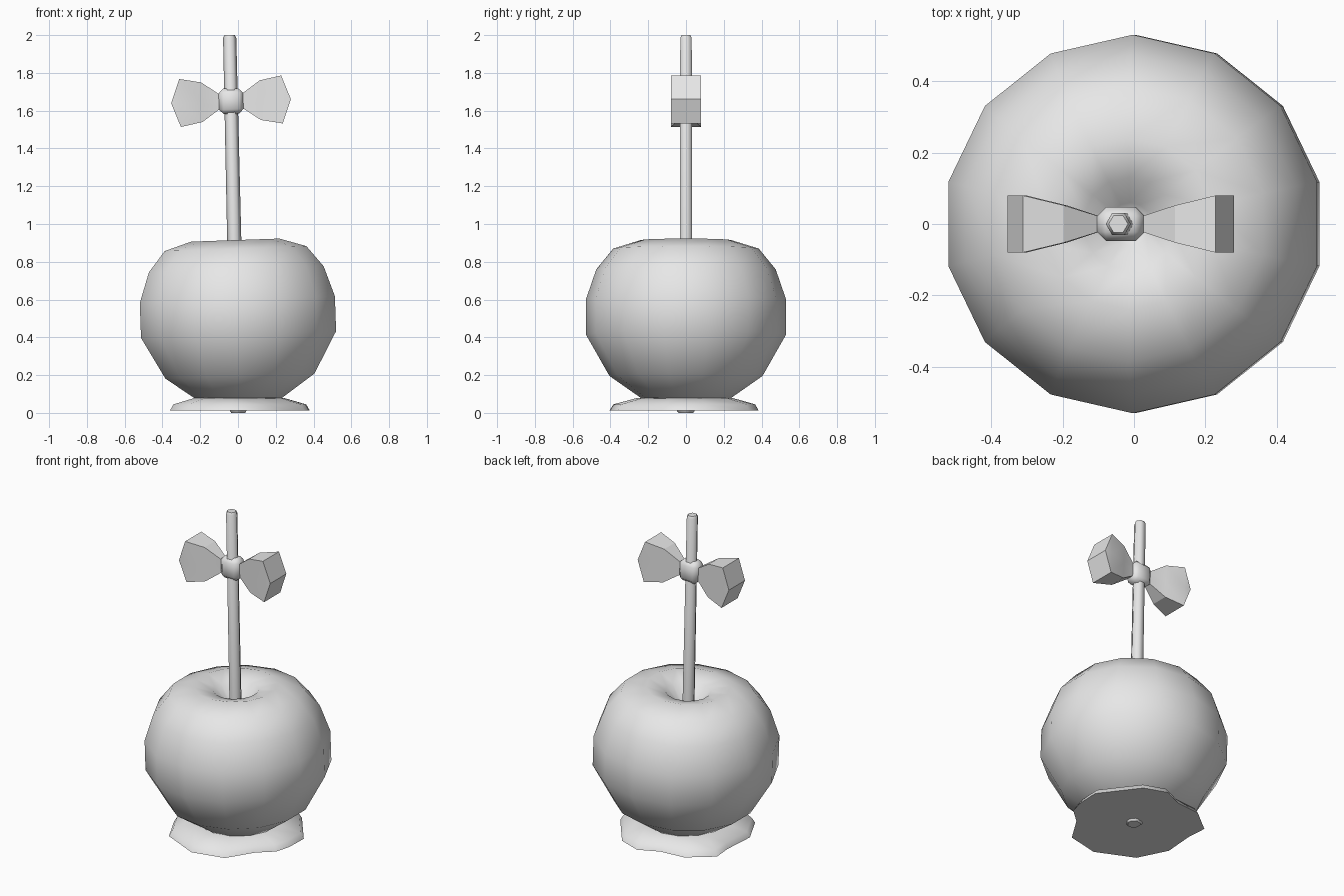
import bpy, bmesh
from math import sin, cos, pi, radians
from mathutils import Matrix, Vector

cube = bpy.data.objects.get("Cube")
if cube:
    bpy.data.objects.remove(cube, do_unlink=True)

GREY = (0.8, 0.8, 0.8, 1)
mat = bpy.data.materials.new("plain_grey")
mat.use_nodes = True
mat.diffuse_color = GREY
mat.node_tree.nodes["Principled BSDF"].inputs["Base Color"].default_value = GREY

LEAN = radians(-2)


def finish(name, bm, angle):
    """Turn a bmesh into a smooth object whose edges above angle stay sharp."""
    bmesh.ops.recalc_face_normals(bm, faces=bm.faces)
    me = bpy.data.meshes.new(name)
    bm.to_mesh(me)
    bm.free()
    me.materials.append(mat)
    me.shade_smooth()
    me.set_sharp_from_angle(angle=radians(angle))
    ob = bpy.data.objects.new(name, me)
    bpy.context.collection.objects.link(ob)
    return ob


def loft(bm, rings):
    """Skin rings of equal count; a ring of one point closes as a fan."""
    loops = [[bm.verts.new(p) for p in ring] for ring in rings]
    for a, b in zip(loops, loops[1:]):
        n = max(len(a), len(b))
        for i in range(n):
            j = (i + 1) % n
            quad = [a[i % len(a)], a[j % len(a)], b[j % len(b)], b[i % len(b)]]
            bm.faces.new(list(dict.fromkeys(quad)))


def circle(r, z, n, start=0.0, x=0.0):
    if r == 0:
        return [(x, 0, z)]
    return [(x + r * cos(start + 2 * pi * i / n), r * sin(start + 2 * pi * i / n), z)
            for i in range(n)]


# Apple: fourteen-sided lathe with a dimple, leaning slightly
profile = [(0, .04), (.12, .05), (.24, .08), (.405, .195), (.53, .415), (.53, .6),
           (.475, .76), (.385, .87), (.24, .915), (.13, .885), (.06, .81), (0, .78)]
bm = bmesh.new()
loft(bm, [circle(r, z, 14, pi / 2) for r, z in profile])
bmesh.ops.rotate(bm, verts=[v for v in bm.verts if v.co.z > .1], cent=(0, 0, .5),
                 matrix=Matrix.Rotation(LEAN, 3, 'Y'))
finish("apple", bm, 180)

# Coating puddle: irregular outline shrunk upward into a thin skirt
outline = [(.16, -.36), (-.04, -.405), (-.27, -.3), (-.36, -.12), (-.345, .08),
           (-.355, .2), (-.21, .315), (-.05, .33), (.07, .385), (.21, .335),
           (.38, .11), (.375, -.03), (.35, -.12), (.26, -.2)]
levels = [(.1, 0), (.12, .012), (1, .012), (.95, .045), (.63, .08)]
bm = bmesh.new()
loft(bm, [[(0, 0, 0)]] + [[(x * s, y * s, z) for x, y in outline] for s, z in levels]
     + [[(0, 0, .08)]])
finish("coating_puddle", bm, 50)

# Stick: leaning hexagonal rod with a chamfered top
bm = bmesh.new()
loft(bm, [circle(0, .7, 6), circle(.038, .7, 6, x=-.015), circle(.035, 1.985, 6, x=-.044),
          circle(.027, 2, 6, x=-.044), circle(0, 2, 6, x=-.044)])
finish("stick", bm, 65)

# Bow wings: flaring sections ending in a pointed edge
BOW = Matrix.Translation((-.037, 0, 1.65)) @ Matrix.Rotation(LEAN, 4, 'Y')
sections = [(.02, .02, .03), (.055, .02, .035), (.155, .052, .105), (.27, .08, .127)]
for side, name in ((1, "bow_wing_left"), (-1, "bow_wing_right")):
    bm = bmesh.new()
    loft(bm, [[(side * x, sy * hy, sz * hz)
               for sy, sz in ((1, 1), (1, 0), (1, -1), (-1, -1), (-1, 0), (-1, 1))]
              for x, hy, hz in sections])
    bm.verts.ensure_lookup_table()
    end = list(bm.verts)[-6:]
    # Wedge-shaped outer end
    tip_b, tip_f = (bm.verts.new((side * .317, y, 0)) for y in (.08, -.08))
    bm.faces.new((end[0], tip_b, tip_f, end[5]))
    bm.faces.new((end[2], end[3], tip_f, tip_b))
    for a, b, c, t in ((0, 1, 2, tip_b), (3, 4, 5, tip_f)):
        bm.faces.new((end[a], end[b], t))
        bm.faces.new((end[b], end[c], t))
    bm.faces.new(list(bm.verts)[:6])
    finish(name, bm, 20).matrix_world = BOW

# Bow knot: chamfered block
bm = bmesh.new()
bmesh.ops.create_cube(bm, size=1)
bmesh.ops.scale(bm, vec=Vector((.13, .095, .135)), verts=bm.verts)
bmesh.ops.bevel(bm, geom=bm.edges[:], offset=.025, segments=1, affect='EDGES')
finish("bow_knot", bm, 50).matrix_world = BOW
